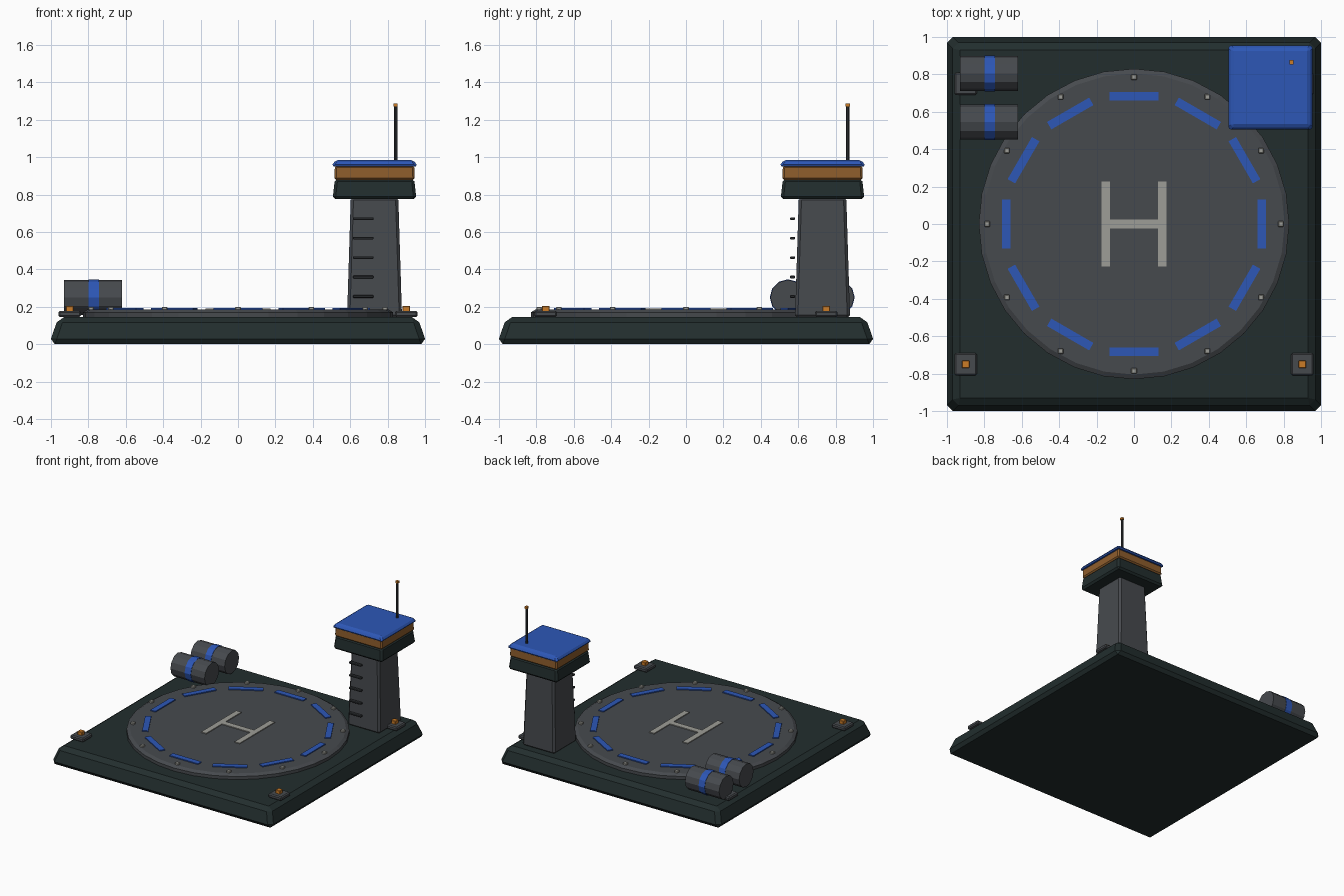
import bpy, bmesh, math
from mathutils import Matrix, Vector

cube = bpy.data.objects.get("Cube")
if cube:
    bpy.data.objects.remove(cube, do_unlink=True)


def material(name, r, g, b):
    m = bpy.data.materials.new(name)
    m.use_nodes = True
    m.diffuse_color = (r, g, b, 1)
    m.node_tree.nodes["Principled BSDF"].inputs["Base Color"].default_value = (r, g, b, 1)
    return m


DARK = material("dark green", 0.016, 0.027, 0.027)
GREY = material("concrete grey", 0.062, 0.068, 0.076)
BLUE = material("signal blue", 0.026, 0.095, 0.47)
WINDOW = material("amber glass", 0.27, 0.11, 0.025)
ORANGE = material("lamp orange", 0.60, 0.20, 0.02)
PALE = material("pale paint", 0.34, 0.34, 0.31)
METAL = material("dark metal", 0.03, 0.034, 0.038)


def finish(bm, name, mat):
    bmesh.ops.recalc_face_normals(bm, faces=bm.faces)
    mesh = bpy.data.meshes.new(name)
    bm.to_mesh(mesh)
    bm.free()
    mesh.materials.append(mat)
    obj = bpy.data.objects.new(name, mesh)
    bpy.context.collection.objects.link(obj)
    return obj


def box(name, mat, x, y, z0, z1, hx, hy=None, top=None, bevel=0, turn=0):
    """Box with half sizes hx, hy; top is the half size of a tapered square top."""
    hy = hy or hx
    k = top / hx if top else 1
    bm = bmesh.new()
    bmesh.ops.create_cube(bm, size=2)
    for v in bm.verts:
        s = k if v.co.z > 0 else 1
        v.co = Vector((v.co.x * hx * s, v.co.y * hy * s, z1 if v.co.z > 0 else z0))
    if bevel:
        bmesh.ops.bevel(bm, geom=bm.edges[:], offset=bevel, segments=1,
                        affect='EDGES', clamp_overlap=True)
    bm.transform(Matrix.Translation((x, y, 0)) @ Matrix.Rotation(turn, 4, 'Z'))
    return finish(bm, name, mat)


def cylinder(name, mat, centre, radius, depth, sides, top=None, turn=None):
    bm = bmesh.new()
    bmesh.ops.create_cone(bm, cap_ends=True, segments=sides, radius1=radius,
                          radius2=top or radius, depth=depth)
    bm.transform(Matrix.Translation(centre) @ (turn or Matrix.Identity(4)))
    return finish(bm, name, mat)


# Platform and round landing pad
box("platform", DARK, 0, 0, 0, 0.145, 1.01, top=0.96, bevel=0.03)
cylinder("landing_pad", GREY, (0, 0, 0.155), 0.83, 0.03, 32)
cylinder("landing_pad_rim", GREY, (0, 0, 0.1775), 0.83, 0.015, 32, top=0.805)

# Pad markings
for side in (-1, 1):
    box("marking_upright", PALE, side * 0.152, 0, 0.184, 0.192, 0.023, 0.228)
box("marking_crossbar", PALE, 0, 0, 0.184, 0.192, 0.13, 0.024)

# Ring of painted dashes and small edge lights
for i in range(12):
    a = i * math.tau / 12
    c, s = math.cos(a), math.sin(a)
    box("ring_dash", BLUE, 0.682 * c, 0.682 * s, 0.184, 0.193, 0.023, 0.13, turn=a)
    box("edge_light", PALE, 0.785 * c, 0.785 * s, 0.18, 0.2, 0.015, bevel=0.004)

# Corner lamps
for x in (-0.9, 0.9):
    for y in (-0.75, 0.75):
        box("lamp_plate", GREY, x, y, 0.145, 0.178, 0.06, bevel=0.008)
        box("corner_lamp", ORANGE, x, y, 0.175, 0.205, 0.02, bevel=0.003)

# Control tower
T = 0.73
box("tower_shaft", GREY, T, T, 0.14, 0.785, 0.147, top=0.127, bevel=0.015)
box("cabin_base", DARK, T, T, 0.775, 0.885, 0.224, top=0.212, bevel=0.015)
box("cabin_window", WINDOW, T, T, 0.878, 0.955, 0.215, top=0.212, bevel=0.01)
box("cabin_roof", BLUE, T, T, 0.95, 0.985, 0.232, top=0.207, bevel=0.012)
for i in range(5):
    z = 0.255 + i * 0.104
    box("ladder_rung", METAL, 0.67, 0.57, z - 0.007, z + 0.007, 0.055, 0.013, bevel=0.003)

# Antenna
cylinder("antenna", METAL, (0.843, 0.865, 1.125), 0.01, 0.29, 8)
box("antenna_tip", ORANGE, 0.843, 0.865, 1.27, 1.287, 0.011)

# Storage tanks lying along x
lie = Matrix.Rotation(math.pi / 2, 4, 'Y')
for y in (0.545, 0.805):
    cylinder("storage_tank", GREY, (-0.775, y, 0.25), 0.094, 0.31, 12, turn=lie)
    cylinder("tank_band", BLUE, (-0.772, y, 0.25), 0.097, 0.055, 12, turn=lie)
